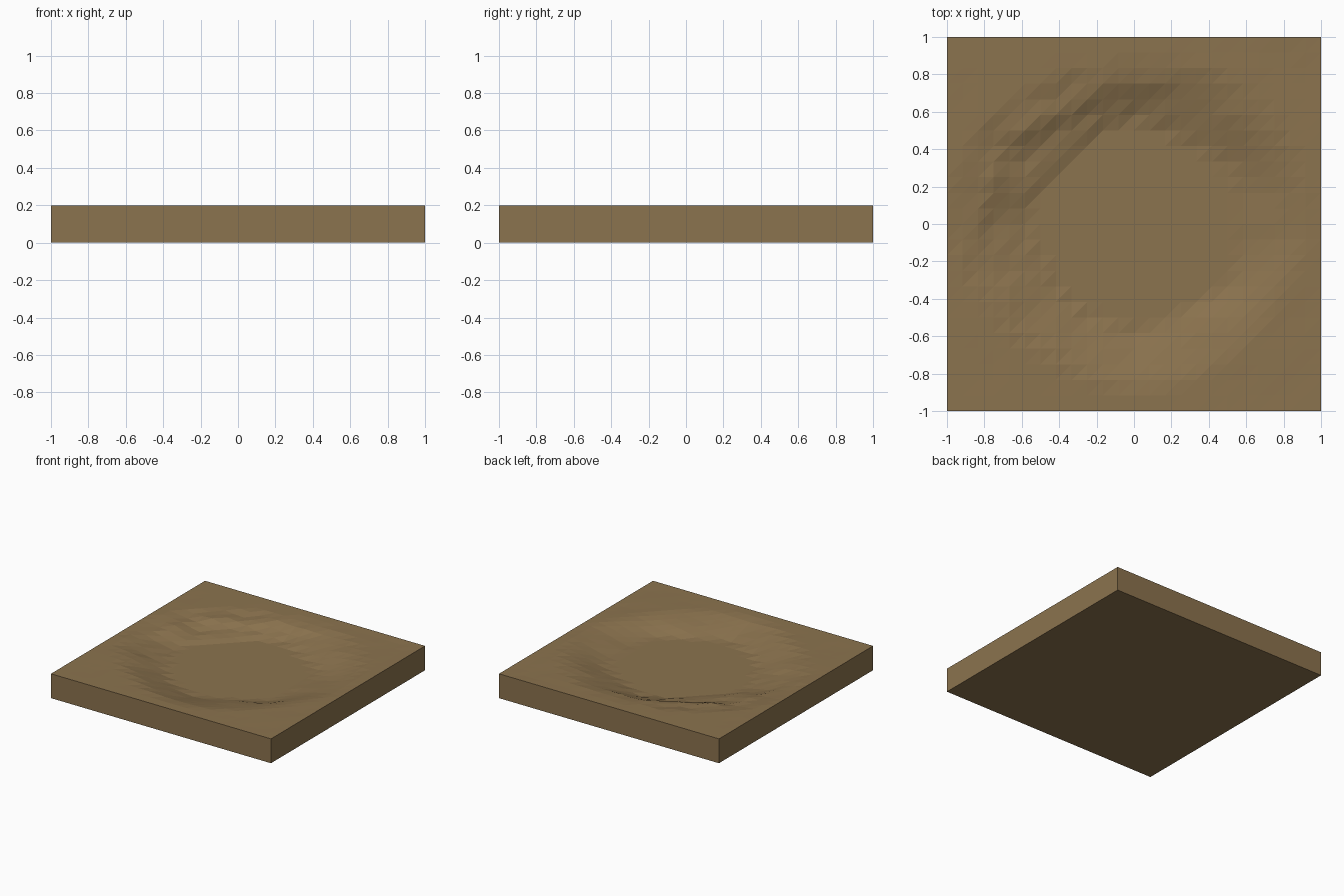
import bpy
import bmesh
import math
from mathutils import Vector, noise

if "Cube" in bpy.data.objects:
    bpy.data.objects.remove(bpy.data.objects["Cube"])

N = 24          # grid cells per side
TOP = 0.2       # rim height
DEPTH = 0.08    # basin depth

# Basin outline radii every 30 degrees, counter-clockwise from +x
FLOOR = [.56, .60, .53, .58, .50, .50, .60, .53, .55, .58, .52, .60]
RIM = [.95, .95, .90, .85, .87, .98, .95, .90, .85, .90, .88, .90]


def radius(table, angle):
    f = (angle / (2 * math.pi) * 12) % 12
    i = int(f) % 12
    return table[i] + (table[(i + 1) % 12] - table[i]) * (f - int(f))


def height(x, y):
    if max(abs(x), abs(y)) > 0.99:
        return TOP
    r, a = math.hypot(x, y), math.atan2(y, x)
    inner, outer = radius(FLOOR, a), radius(RIM, a)
    t = min(max((r - inner) / (outer - inner), 0), 1)
    if t == 0:
        return TOP - DEPTH
    # terraced bank on the back left, gentler slope elsewhere
    w = max(0, math.cos(a - math.radians(130)))
    s = t + 0.07 * w * math.sin(4 * math.pi * t)
    s = 1 - (1 - s) ** 1.3
    bump = noise.noise(Vector((x * 5, y * 5, 3.7)))
    z = TOP - DEPTH * (1 - s) + bump * (0.003 + 0.05 * t * (1 - t) * (0.6 + w))
    return min(max(z, TOP - DEPTH), TOP)


bm = bmesh.new()
# Faceted ground surface
coords = [-1 + 2 * i / N for i in range(N + 1)]
g = [[bm.verts.new((x, y, height(x, y))) for y in coords] for x in coords]
for i in range(N):
    for j in range(N):
        a, b, c, d = g[i][j], g[i + 1][j], g[i + 1][j + 1], g[i][j + 1]
        bm.faces.new((a, b, c))
        bm.faces.new((a, c, d))

# Straight sides and flat underside
rim = ([g[i][0] for i in range(N)] + [g[N][j] for j in range(N)]
       + [g[i][N] for i in range(N, 0, -1)] + [g[0][j] for j in range(N, 0, -1)])
low = [bm.verts.new((v.co.x, v.co.y, 0)) for v in rim]
for k in range(len(rim)):
    n = (k + 1) % len(rim)
    bm.faces.new((rim[k], low[k], low[n], rim[n]))
bm.faces.new(low[::-1])
bmesh.ops.recalc_face_normals(bm, faces=bm.faces)

mesh = bpy.data.meshes.new("ground_tile")
bm.to_mesh(mesh)
bm.free()
earth = bpy.data.materials.new("earth_brown")
earth.diffuse_color = (0.26, 0.172, 0.077, 1)
earth.use_nodes = True
earth.node_tree.nodes["Principled BSDF"].inputs["Base Color"].default_value = earth.diffuse_color
mesh.materials.append(earth)
bpy.context.collection.objects.link(bpy.data.objects.new("ground_tile", mesh))
